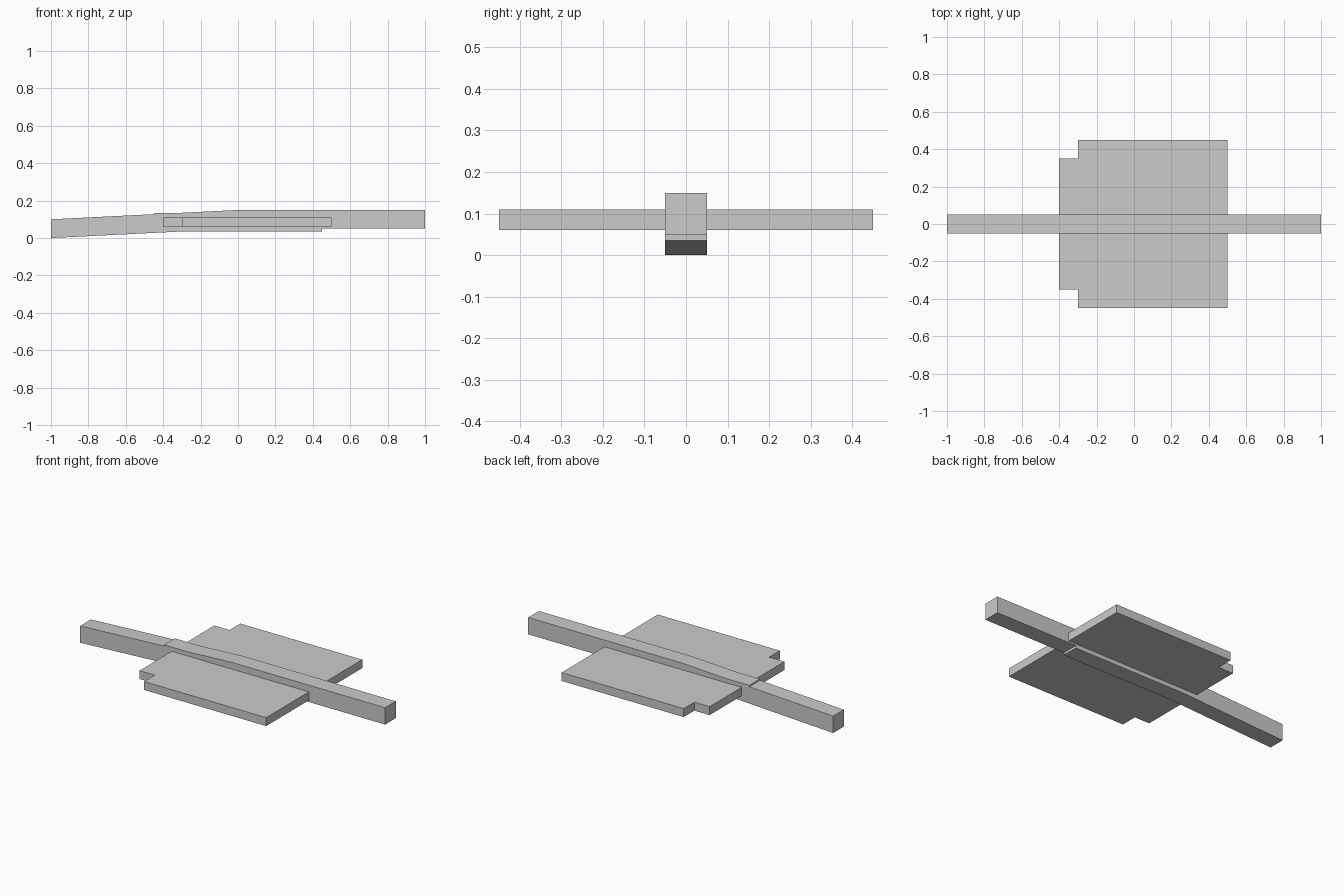
import bpy, bmesh

if "Cube" in bpy.data.objects:
    bpy.data.objects.remove(bpy.data.objects["Cube"])


def prism(name, pts, lo, hi, axis):
    """Extrude a 2D outline along y (outline in xz) or z (outline in xy)."""
    bm = bmesh.new()
    put = (lambda u, v, w: (u, w, v)) if axis == 'y' else (lambda u, v, w: (u, v, w))
    face = bm.faces.new([bm.verts.new(put(u, v, lo)) for u, v in pts])
    ext = bmesh.ops.extrude_face_region(bm, geom=[face])
    verts = [g for g in ext['geom'] if isinstance(g, bmesh.types.BMVert)]
    d = hi - lo
    bmesh.ops.translate(bm, verts=verts, vec=(0, d, 0) if axis == 'y' else (0, 0, d))
    bmesh.ops.recalc_face_normals(bm, faces=bm.faces)
    mesh = bpy.data.meshes.new(name)
    bm.to_mesh(mesh)
    bm.free()
    ob = bpy.data.objects.new(name, mesh)
    bpy.context.collection.objects.link(ob)
    return ob


# long bar: level on the right half, drooping towards the left end
prism("long_bar", [(-1, 0), (0, 0.05), (1, 0.05), (1, 0.15), (0, 0.15), (-1, 0.1)],
      -0.05, 0.05, 'y')

# short block let into the middle of the bar, showing below and at the left
prism("middle_block", [(-0.45, 0.035), (0.45, 0.035), (0.45, 0.135), (-0.45, 0.135)],
      -0.05, 0.05, 'y')

# flat plate with its two left corners notched
half = [(0.5, 0.45), (-0.3, 0.45), (-0.3, 0.35), (-0.4, 0.35)]
prism("plate", half + [(x, -y) for x, y in reversed(half)], 0.06, 0.11, 'z')
